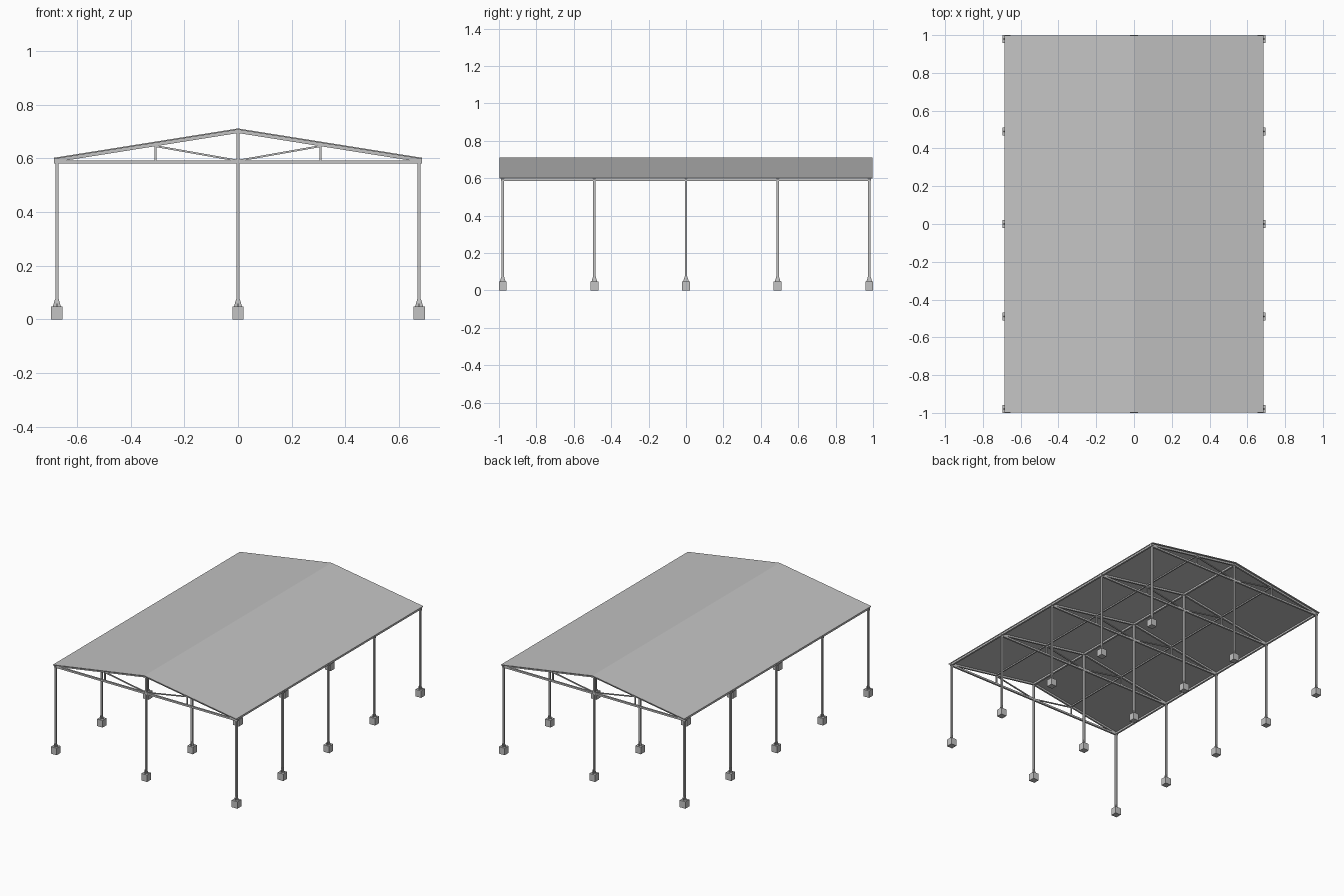
import bpy
import bmesh
from mathutils import Vector

cube = bpy.data.objects.get("Cube")
if cube:
    bpy.data.objects.remove(cube, do_unlink=True)

# Single painted-metal grey
grey = bpy.data.materials.new("light grey metal")
grey.use_nodes = True
colour = (0.55, 0.55, 0.55, 1)
grey.diffuse_color = colour
grey.node_tree.nodes["Principled BSDF"].inputs["Base Color"].default_value = colour

SIDE_X = 0.675
FRAME_Y = [-0.98, -0.49, 0, 0.49, 0.98]
EAVE_X, EAVE_Z, RIDGE_Z = 0.685, 0.602, 0.711
SLOPE = (RIDGE_Z - EAVE_Z) / EAVE_X
SHEET = 0.005
BAR = 0.012
WEB_X = 0.307
CHORD_Z = 0.586
BLOCK, BLOCK_H = 0.042, 0.047


def roof_z(x):
    """Height of the roof's underside at x."""
    return RIDGE_Z - SHEET - SLOPE * abs(x)


def prism(name, outline, depth):
    """Extrude a closed outline of 3D points along the vector depth."""
    bm = bmesh.new()
    face = bm.faces.new([bm.verts.new(p) for p in outline])
    new = bmesh.ops.extrude_face_region(bm, geom=[face])["geom"]
    verts = [v for v in new if isinstance(v, bmesh.types.BMVert)]
    bmesh.ops.translate(bm, verts=verts, vec=Vector(depth))
    bmesh.ops.recalc_face_normals(bm, faces=bm.faces)
    mesh = bpy.data.meshes.new(name)
    bm.to_mesh(mesh)
    bm.free()
    mesh.materials.append(grey)
    obj = bpy.data.objects.new(name, mesh)
    bpy.context.collection.objects.link(obj)
    return obj


def bar(name, start, end, width=BAR, height=BAR):
    """Rectangular bar between two points."""
    start, end = Vector(start), Vector(end)
    axis = (end - start).normalized()
    ref = Vector((0, 1, 0)) if abs(axis.y) < 0.9 else Vector((1, 0, 0))
    side = ref * width / 2
    up = axis.cross(ref).normalized() * height / 2
    outline = [start + side + up, start - side + up, start - side - up, start + side - up]
    return prism(name, outline, end - start)


# Gabled roof sheet
profile = [(-EAVE_X, EAVE_Z), (0, RIDGE_Z), (EAVE_X, EAVE_Z),
           (EAVE_X, EAVE_Z - SHEET), (0, RIDGE_Z - SHEET), (-EAVE_X, EAVE_Z - SHEET)]
prism("roof_sheet", [(x, -0.998, z) for x, z in profile], (0, 1.996, 0))

# Lengthwise beams at ridge, mid slope and eaves
for name, x, size in [("ridge_beam", 0, BAR), ("left_purlin", WEB_X, 0.008),
                      ("right_purlin", -WEB_X, 0.008),
                      ("left_eave_beam", SIDE_X, BAR), ("right_eave_beam", -SIDE_X, BAR)]:
    z = roof_z(x) - size / 2 - 0.001
    bar(name, (x, -0.99, z), (x, 0.99, z), size, size)

for y in FRAME_Y:
    # Columns with footing blocks and crossed gussets
    for x in (-SIDE_X, 0, SIDE_X):
        bar("footing_block", (x, y, 0), (x, y, BLOCK_H), BLOCK, BLOCK)
        bar("column", (x, y, BLOCK_H), (x, y, roof_z(x) - 0.002))
        wide, narrow, top, t = 0.015, 0.007, 0.075, 0.004
        shape = [(-wide, BLOCK_H), (wide, BLOCK_H), (narrow, top), (-narrow, top)]
        prism("column_gusset", [(x + u, y - t / 2, z) for u, z in shape], (0, t, 0))
        prism("column_gusset", [(x - t / 2, y + u, z) for u, z in shape], (t, 0, 0))

    # Roof truss
    bar("bottom_chord", (-EAVE_X, y, CHORD_Z), (EAVE_X, y, CHORD_Z))
    for s in (-1, 1):
        drop = BAR / 2
        bar("rafter", (0, y, roof_z(0) - drop), (s * EAVE_X, y, roof_z(EAVE_X) - drop))
        bar("truss_post", (s * WEB_X, y, CHORD_Z), (s * WEB_X, y, roof_z(WEB_X) - 0.002),
            0.008, 0.008)
        bar("truss_diagonal", (0, y, CHORD_Z + 0.005),
            (s * WEB_X, y, roof_z(WEB_X) - BAR), 0.007, 0.007)
